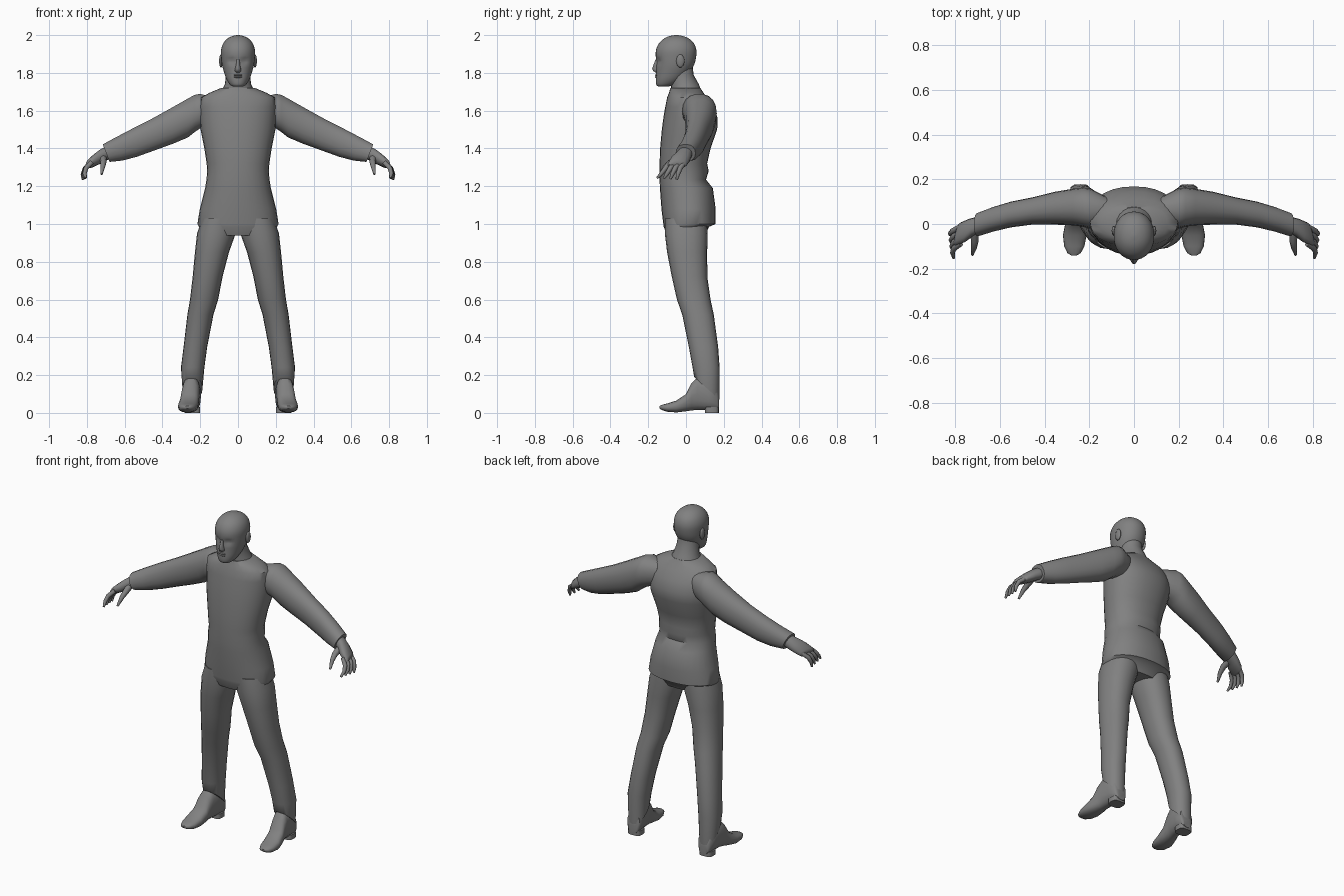
import bpy, bmesh, math
from mathutils import Vector as V

grey = bpy.data.materials.new("plain_grey")
grey.diffuse_color = (0.22, 0.22, 0.22, 1)


def finish(name, bm, mirror=False, angle=50):
    bmesh.ops.recalc_face_normals(bm, faces=bm.faces)
    me = bpy.data.meshes.new(name)
    bm.to_mesh(me)
    bm.free()
    me.materials.append(grey)
    ob = bpy.data.objects.new(name, me)
    bpy.context.collection.objects.link(ob)
    bpy.ops.object.select_all(action='DESELECT')
    ob.select_set(True)
    bpy.context.view_layer.objects.active = ob
    bpy.ops.object.shade_smooth_by_angle(angle=math.radians(angle))
    if mirror:
        ob.modifiers.new("mirror", 'MIRROR')
    return ob


def loft(bm, rings, n=20, e=2.2):
    """Skin rings given as (centre, axis_a, axis_b), with capped ends."""
    def sp(c):
        return math.copysign(abs(c) ** (2 / e), c)
    loops = []
    for c, a, b in rings:
        loops.append([bm.verts.new(V(c) + V(a) * sp(math.cos(t)) + V(b) * sp(math.sin(t)))
                      for t in (2 * math.pi * i / n for i in range(n))])
    for p, q in zip(loops, loops[1:]):
        for i in range(n):
            j = (i + 1) % n
            bm.faces.new((p[i], p[j], q[j], q[i]))
    bm.faces.new(loops[0])
    bm.faces.new(loops[-1])


def smooth_rows(rows, k):
    """Catmull-Rom interpolation of station rows."""
    out = []
    for i in range(len(rows) - 1):
        p0, p1, p2, p3 = (rows[max(0, min(len(rows) - 1, i + d))] for d in (-1, 0, 1, 2))
        for s in range(k):
            t = s / k
            out.append([b + .5 * t * (c - a + t * (2*a - 5*b + 4*c - d + t * (3*(b - c) + d - a)))
                        for a, b, c, d in zip(p0, p1, p2, p3)])
    return out + [rows[-1]]


def upright(z, x0, x1, y0, y1, tilt=0):
    return (((x0 + x1) / 2, (y0 + y1) / 2, z), ((x1 - x0) / 2, 0, 0), (0, (y1 - y0) / 2, tilt))


def finger(bm, pts, radii):
    pts = [V(p) for p in pts]
    rings = []
    for i, (p, r) in enumerate(zip(pts, radii)):
        d = (pts[min(i + 1, len(pts) - 1)] - pts[max(i - 1, 0)]).normalized()
        a = d.cross(V((1, 0, 0))).normalized()
        rings.append((p, a * r, d.cross(a) * r))
    loft(bm, rings, 8, 2)


def ball(bm, centre, size):
    res = bmesh.ops.create_uvsphere(bm, u_segments=12, v_segments=8, radius=1)
    for v in res["verts"]:
        v.co = V(centre) + V((v.co.x * size[0], v.co.y * size[1], v.co.z * size[2]))


# Jacket body: height, half width, front, back
body = [(.94, .17, -.10, .10), (.985, .206, -.118, .122), (1.0, .215, -.12, .157),
        (1.08, .202, -.13, .157), (1.19, .174, -.138, .142), (1.235, .167, -.14, .106),
        (1.28, .163, -.14, .12), (1.32, .166, -.14, .112), (1.4, .178, -.137, .13),
        (1.5, .198, -.128, .165), (1.56, .203, -.12, .168), (1.62, .203, -.11, .145),
        (1.67, .195, -.10, .112), (1.695, .15, -.09, .092), (1.72, .09, -.083, .076)]
bm = bmesh.new()
loft(bm, [upright(z, -w, w, f, b) for z, w, f, b in body], 28)
finish("jacket", bm)

# Neck
bm = bmesh.new()
loft(bm, [upright(z, -w, w, f, b) for z, w, f, b in
          [(1.68, .10, -.08, .09), (1.74, .07, -.08, .068), (1.79, .063, -.085, .04),
           (1.84, .06, -.085, .035)]], 20, 2)
finish("neck", bm)

# Head, with the eye sockets pressed in
skull = [(1.727, .025, -.145, -.10), (1.737, .042, -.157, -.06), (1.765, .06, -.16, -.015),
         (1.80, .073, -.158, .018), (1.84, .084, -.157, .042), (1.88, .089, -.16, .053),
         (1.92, .09, -.159, .055), (1.955, .079, -.144, .043), (1.98, .058, -.118, .018),
         (1.994, .032, -.09, -.012), (2.0, .006, -.058, -.046)]
bm = bmesh.new()
loft(bm, [upright(z, -w, w, f, b) for z, w, f, b in smooth_rows(skull, 3)], 36, 2.1)
for v in bm.verts:
    if v.co.y < -.08:
        dx, dz = (abs(v.co.x) - .034) / .02, (v.co.z - 1.863) / .014
        v.co.y += .014 * math.exp(-dx * dx - dz * dz)
finish("head", bm)

# Nose
bm = bmesh.new()
loft(bm, [((0, y, z), (w, 0, 0), (0, d, 0)) for z, y, w, d in
          [(1.802, -.150, .012, .012), (1.81, -.153, .018, .021), (1.822, -.154, .016, .026),
           (1.845, -.153, .010, .019), (1.872, -.152, .009, .010)]], 10, 2)
finish("nose", bm)

# Lips
bm = bmesh.new()
for z in (1.778, 1.788):
    ball(bm, (0, -.152, z), (.024, .013, .006))
finish("lips", bm)

# Ears
bm = bmesh.new()
ball(bm, (.09, -.03, 1.863), (.010, .022, .035))
finish("ears", bm, True)

# Trouser legs, hem dropping toward the heel
legs = [(1.03, .01, .19, -.112, .11), (.95, .012, .217, -.112, .115), (.85, .048, .228, -.10, .112),
        (.72, .082, .24, -.075, .113), (.6, .105, .254, -.048, .13), (.52, .13, .268, -.02, .147),
        (.35, .163, .288, .015, .17), (.24, .178, .302, .035, .178),
        (.13, .188, .294, .043, .178, -.06)]
bm = bmesh.new()
loft(bm, [upright(*row) for row in legs])
finish("trouser_legs", bm, True)

# Shoes: depth, centre, half width, bottom, top
shoe = [(.176, .24, .028, .012, .06), (.165, .241, .042, .012, .13), (.12, .243, .047, .015, .17),
        (.06, .248, .047, .015, .19), (.03, .253, .047, .012, .16), (0, .258, .05, .008, .10),
        (-.05, .265, .053, .002, .066), (-.10, .267, .045, .006, .05), (-.13, .268, .03, .016, .042),
        (-.141, .268, .012, .024, .036)]
bm = bmesh.new()
loft(bm, [((x, y, (a + b) / 2), (w, 0, 0), (0, 0, (b - a) / 2)) for y, x, w, a, b in shoe], 18, 2.5)
finish("shoes", bm, True)

# Shoe heels
bm = bmesh.new()
loft(bm, [((.242, .137, z), (.042, 0, 0), (0, .037, 0)) for z in (0, .03)], 16, 3.5)
finish("shoe_heels", bm, True)

# Sleeves: reach, front, back, bottom, top, cuff lean
sleeve = [(.12, .01, .12, 1.53, 1.67, 0), (.2, -.02, .16, 1.505, 1.69, 0),
          (.23, -.012, .163, 1.485, 1.685, 0), (.27, -.006, .158, 1.457, 1.66, .05),
          (.35, -.003, .145, 1.425, 1.612, .1), (.45, -.002, .12, 1.39, 1.555, .15),
          (.55, -.015, .10, 1.355, 1.503, .2), (.63, -.034, .076, 1.335, 1.459, .3),
          (.698, -.055, .05, 1.328, 1.422, .39)]
bm = bmesh.new()
loft(bm, [((x, (f + b) / 2, (lo + hi) / 2), (0, (b - f) / 2, 0),
           (s * (hi - lo) / 2, 0, (hi - lo) / 2)) for x, f, b, lo, hi, s in sleeve], 18)
finish("sleeves", bm, True)

# Hands: palm, four curled fingers and a thumb
bm = bmesh.new()
loft(bm, [((x, y, z), (-.01, w, 0), (.5 * t, 0, t)) for x, y, z, w, t in
          [(.67, .003, 1.388, .036, .03), (.71, -.01, 1.367, .042, .03),
           (.745, -.028, 1.345, .052, .027), (.785, -.045, 1.318, .052, .02),
           (.795, -.048, 1.308, .046, .012)]], 14)
for i in range(4):
    y = -.087 + .026 * i
    k = i / 3
    finger(bm, [(.775 - .008 * k, y, 1.325), (.805 + .005 * k, y - .022, 1.295),
                (.812 + .01 * k, y - .042 + .008 * k, 1.268 - .005 * k),
                (.806 + .016 * k, y - .066 + .026 * k, 1.243 - .008 * k)],
           (.013, .013, .011, .006))
finger(bm, [(.715, -.03, 1.35), (.712, -.075, 1.33), (.716, -.108, 1.305), (.723, -.138, 1.263)],
       (.02, .017, .013, .006))
finish("hands", bm, True)
